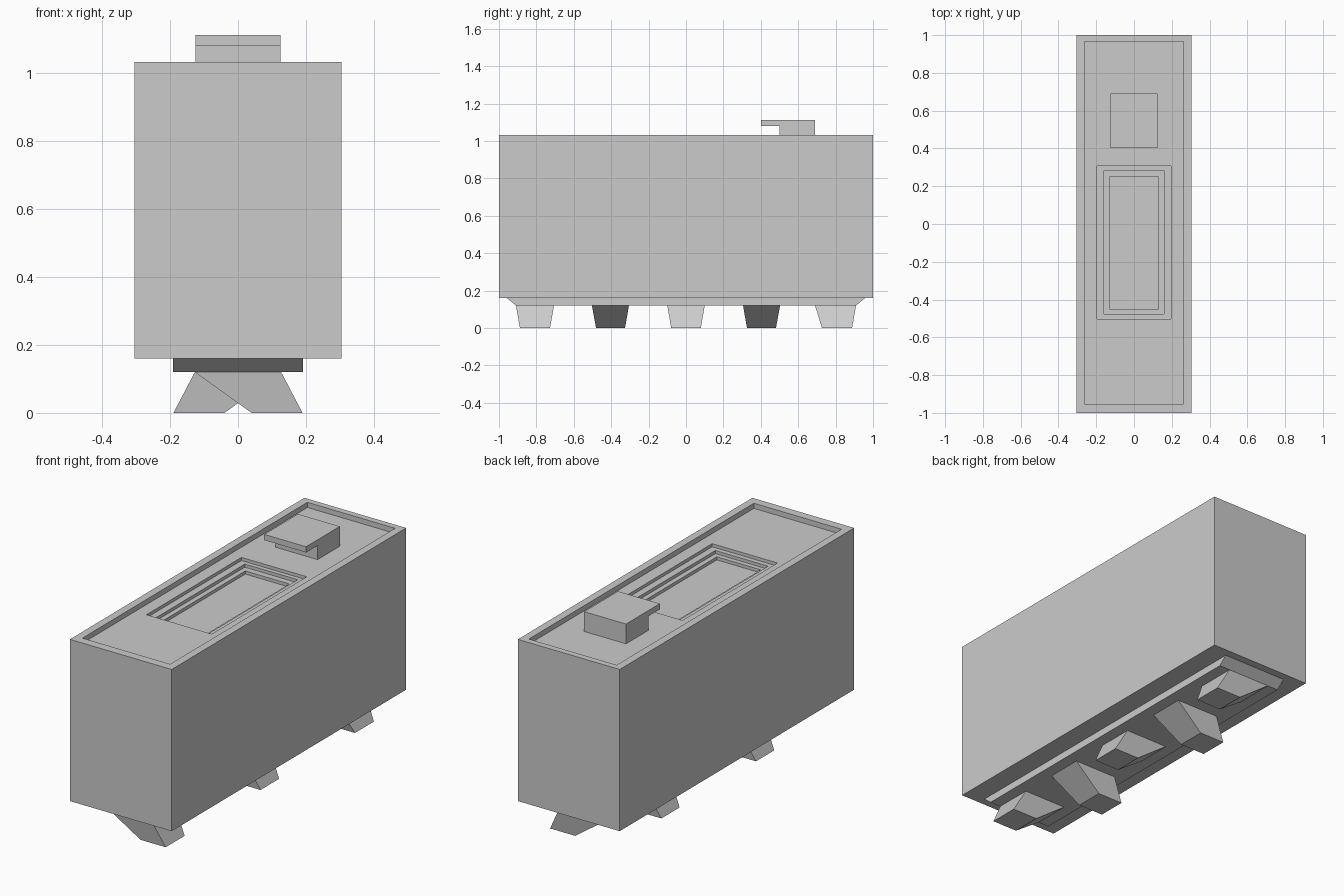
import bpy
import bmesh

if "Cube" in bpy.data.objects:
    bpy.data.objects.remove(bpy.data.objects["Cube"])


def finish(name, bm):
    bmesh.ops.recalc_face_normals(bm, faces=bm.faces[:])
    mesh = bpy.data.meshes.new(name)
    bm.to_mesh(mesh)
    bm.free()
    obj = bpy.data.objects.new(name, mesh)
    bpy.context.collection.objects.link(obj)
    return obj


def loft_rects(name, rects):
    """Closed solid through successive rectangles (x0, x1, y0, y1, z)."""
    bm = bmesh.new()
    rings = []
    for x0, x1, y0, y1, z in rects:
        corners = ((x0, y0), (x1, y0), (x1, y1), (x0, y1))
        rings.append([bm.verts.new((x, y, z)) for x, y in corners])
    bm.faces.new(rings[0])
    bm.faces.new(rings[-1])
    for a, b in zip(rings, rings[1:]):
        for i in range(4):
            j = (i + 1) % 4
            bm.faces.new((a[i], a[j], b[j], b[i]))
    return finish(name, bm)


def extrude_profile(name, yz, half_width):
    """Side profile extruded symmetrically across x."""
    bm = bmesh.new()
    face = bm.faces.new([bm.verts.new((-half_width, y, z)) for y, z in yz])
    new = bmesh.ops.extrude_face_region(bm, geom=[face])["geom"]
    verts = [v for v in new if isinstance(v, bmesh.types.BMVert)]
    bmesh.ops.translate(bm, verts=verts, vec=(2 * half_width, 0, 0))
    return finish(name, bm)


# Main housing with a rimmed top and a stepped rectangular recess
rects = [(-0.304, 0.304, -1.0, 1.0, 0.16),
         (-0.304, 0.304, -1.0, 1.0, 1.033),
         (-0.262, 0.262, -0.953, 0.966, 1.033),
         (-0.262, 0.262, -0.953, 0.966, 1.005)]
z = 1.005
for half, y0, y1 in ((0.195, -0.502, 0.308), (0.158, -0.476, 0.284), (0.131, -0.45, 0.25)):
    rects.append((-half, half, y0, y1, z))
    z -= 0.017
    rects.append((-half, half, y0, y1, z))
loft_rects("housing", rects)

# Base plate with sloped ends
extrude_profile("base_plate",
                [(-0.957, 0.16), (-0.909, 0.12), (0.909, 0.12), (0.957, 0.16)], 0.192)

# Overhanging catch on the top
extrude_profile("top_catch",
                [(0.50, 1.005), (0.69, 1.005), (0.69, 1.112), (0.402, 1.112),
                 (0.402, 1.081), (0.50, 1.081)], 0.125)

# Feet leaning alternately to each side: (top y range, bottom y range)
feet = [(-0.909, -0.706, -0.888, -0.727),
        (-0.503, -0.305, -0.481, -0.326),
        (-0.10, 0.10, -0.079, 0.079),
        (0.305, 0.503, 0.326, 0.481),
        (0.69, 0.909, 0.727, 0.888)]
for i, (t0, t1, b0, b1) in enumerate(feet):
    lo, hi = (0.04, 0.19) if i % 2 == 0 else (-0.19, -0.04)
    loft_rects(f"foot_{i + 1}", [(lo, hi, b0, b1, 0.0), (-0.127, 0.127, t0, t1, 0.12)])
